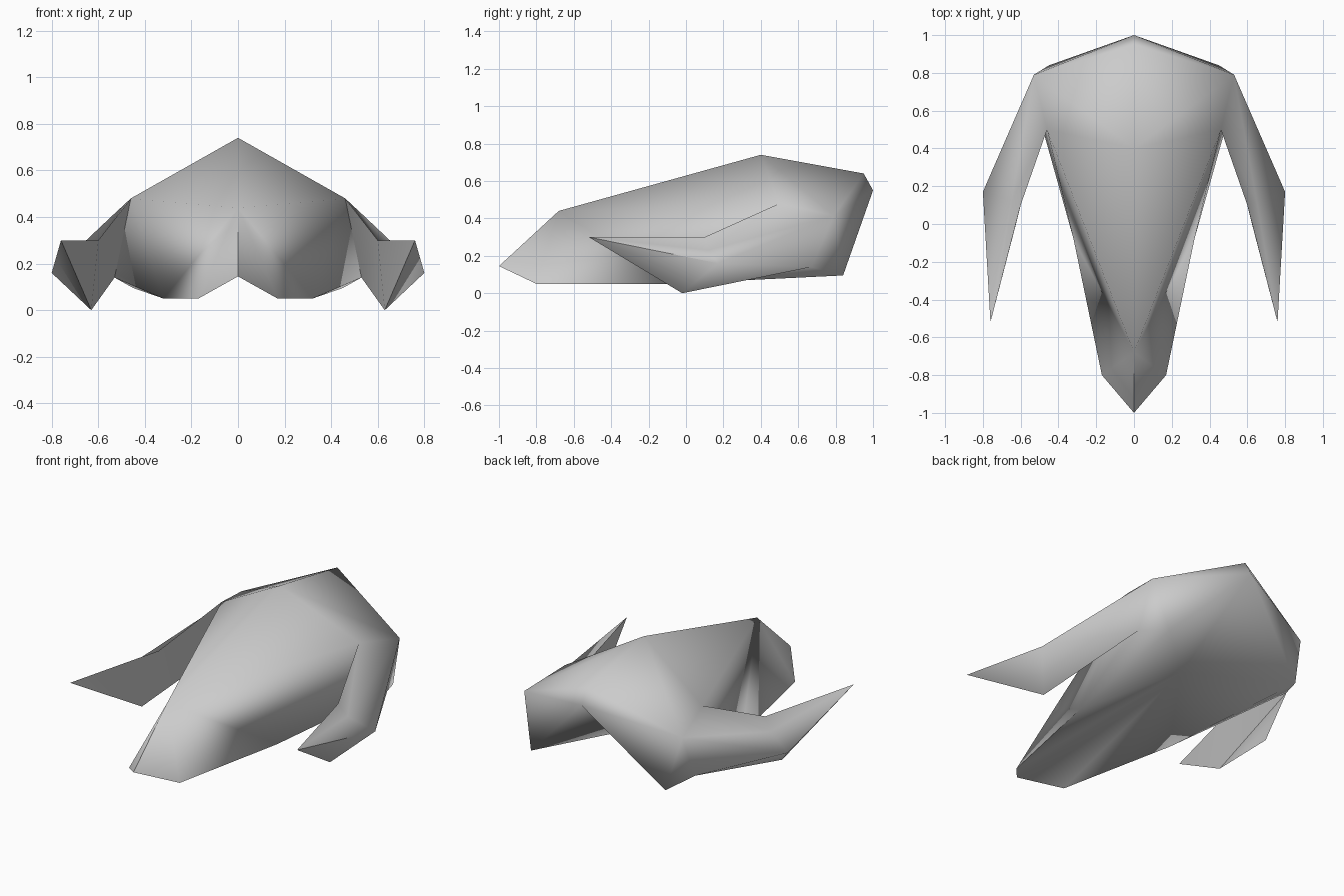
import bpy
import bmesh

cube = bpy.data.objects.get("Cube")
if cube:
    bpy.data.objects.remove(cube, do_unlink=True)

# Single pale grey material
grey = bpy.data.materials.new("pale_grey")
grey.use_nodes = True
colour = (0.6, 0.6, 0.6, 1.0)
grey.diffuse_color = colour
grey.node_tree.nodes["Principled BSDF"].inputs["Base Color"].default_value = colour

# Key points of the left half; points with x = 0 lie on the centre line
points = {
    "nose": (0, -1, 0.145),
    "brow": (0, -0.68, 0.44),
    "crown": (0, 0.4, 0.74),
    "rear_top": (0, 0.95, 0.64),
    "rear_low": (0, 1, 0.55),
    "belly": (0, 0.4, 0.19),
    "chin": (0.17, -0.8, 0.05),
    "flank": (0.32, -0.08, 0.05),
    "armpit_top": (0.46, 0.5, 0.48),
    "armpit_low": (0.53, 0.67, 0.14),
    "shoulder": (0.53, 0.79, 0.415),
    "heel": (0.45, 0.84, 0.095),
    "elbow_in": (0.60, 0.10, 0.30),
    "elbow_top": (0.65, 0.12, 0.23),
    "elbow_out": (0.80, 0.17, 0.16),
    "elbow_low": (0.63, -0.02, 0.0),
    "claw_tip": (0.76, -0.52, 0.30),
}

# Surface panels of the left half
panels = [
    # shell top
    "crown brow armpit_top", "crown armpit_top shoulder", "crown shoulder rear_top",
    # shell front and side
    "brow nose chin", "brow chin flank", "brow flank armpit_top",
    "armpit_top flank armpit_low",
    # rear
    "rear_top shoulder rear_low", "rear_low shoulder heel", "rear_low heel belly",
    # arched underside
    "belly heel flank", "belly flank chin", "belly chin nose",
    "armpit_low flank heel",
    # upper arm
    "armpit_top elbow_top shoulder", "elbow_top elbow_out shoulder",
    "armpit_top elbow_in elbow_top", "shoulder elbow_out armpit_low",
    "shoulder armpit_low heel", "elbow_out elbow_low armpit_low",
    "armpit_top armpit_low elbow_in", "armpit_low elbow_low elbow_in",
    # claw
    "elbow_in claw_tip elbow_top", "elbow_top claw_tip elbow_out",
    "claw_tip elbow_low elbow_out", "claw_tip elbow_in elbow_low",
]

bm = bmesh.new()
verts = {}


def vert(name, side):
    """Return the vertex for a named point, sharing those on the centre line."""
    x, y, z = points[name]
    key = (name, side if x else 0)
    if key not in verts:
        verts[key] = bm.verts.new((x * side, y, z))
    return verts[key]


for side in (1, -1):
    for panel in panels:
        bm.faces.new([vert(name, side) for name in panel.split()])

# Smooth surface with crisp rims where panels fold back
bmesh.ops.recalc_face_normals(bm, faces=bm.faces[:])
for face in bm.faces:
    face.smooth = True
for edge in bm.edges:
    edge.smooth = edge.calc_face_angle(0) < 1.5

mesh = bpy.data.meshes.new("clawed_shell")
bm.to_mesh(mesh)
bm.free()
mesh.materials.append(grey)
shell = bpy.data.objects.new("clawed_shell", mesh)
bpy.context.collection.objects.link(shell)
